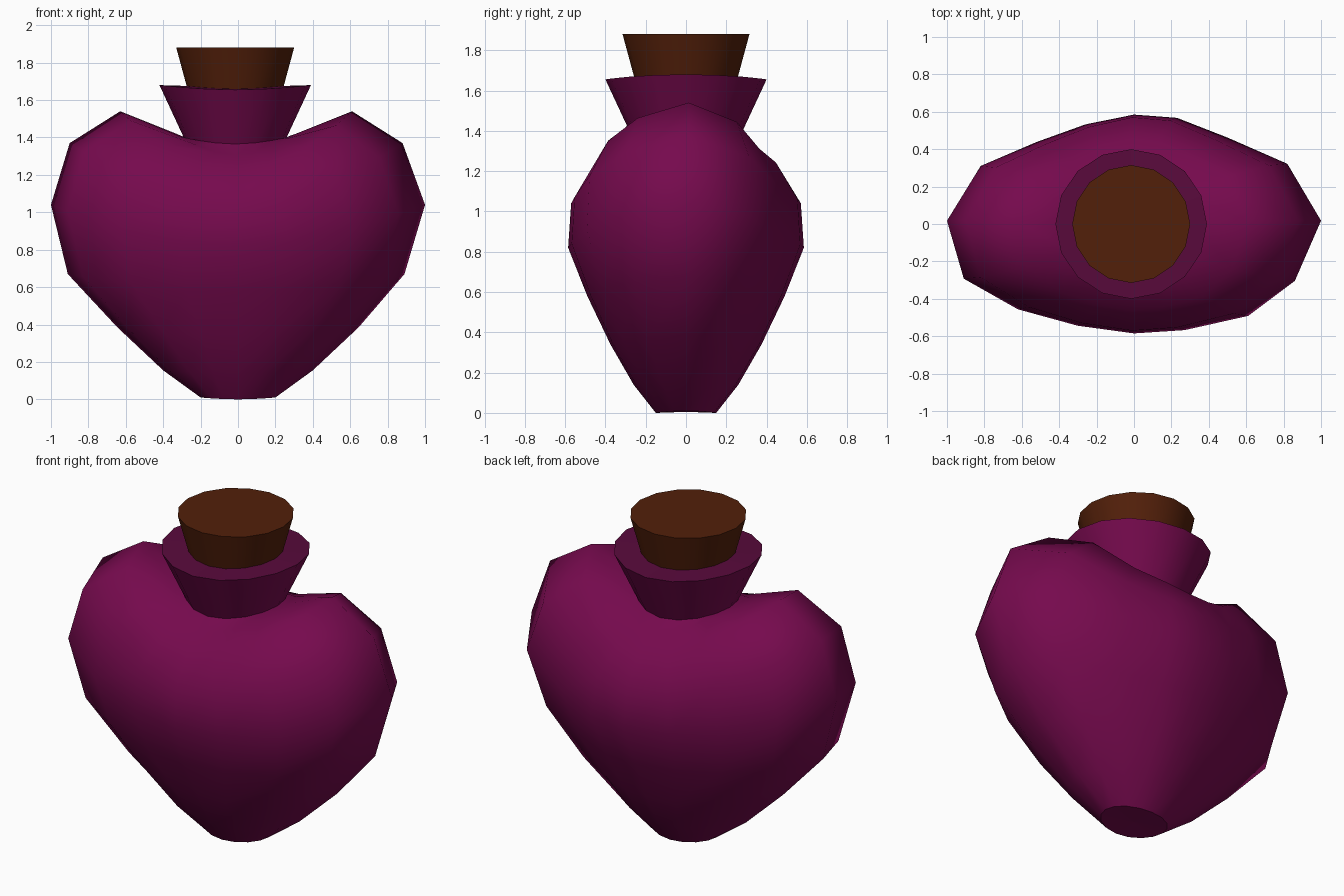
import bpy, bmesh, math

if "Cube" in bpy.data.objects:
    bpy.data.objects.remove(bpy.data.objects["Cube"])

SIDES = 16
# Slightly uneven cross-section of the heart, counter-clockwise from +x
OUTLINE = [(1, .03), (.82, .55), (.5, .79), (.23, .97), (0, 1), (-.26, .91), (-.52, .75), (-.82, .53),
           (-1, .03), (-.91, -.50), (-.62, -.78), (-.3, -.93), (0, -1), (.27, -.97), (.61, -.84), (.86, -.52)]


def material(name, color):
    m = bpy.data.materials.new(name)
    m.diffuse_color = (*color, 1.0)
    m.use_nodes = True
    m.node_tree.nodes["Principled BSDF"].inputs["Base Color"].default_value = m.diffuse_color
    return m


def section(blend):
    """Unit cross-section between an even circle (0) and the heart outline (1)."""
    points = []
    for i, (ox, oy) in enumerate(OUTLINE):
        a = 2 * math.pi * i / SIDES
        points.append((math.cos(a) * (1 - blend) + ox * blend,
                       math.sin(a) * (1 - blend) + oy * blend))
    return points


def loft(name, rings, mats, cap_bottom=True, cap_top=True):
    """Stack rings: (centre x, half x, half y, z at the x ends, z at the y ends, blend)."""
    bm = bmesh.new()
    loops = []
    for cx, rx, ry, zx, zy, blend in rings:
        loops.append([bm.verts.new((cx + rx * u, ry * v, zy + (zx - zy) * abs(u) ** 1.8))
                      for u, v in section(blend)])
    for low, high in zip(loops, loops[1:]):
        for i in range(SIDES):
            j = (i + 1) % SIDES
            bm.faces.new((low[i], low[j], high[j], high[i])).smooth = True
    # flat end caps, fanned around a centre point; the top takes the last material
    for loop, wanted, top in ((loops[0], cap_bottom, False), (loops[-1], cap_top, True)):
        if not wanted:
            continue
        centre = bm.verts.new((sum(v.co.x for v in loop) / SIDES, 0,
                               sum(v.co.z for v in loop) / SIDES))
        for i in range(SIDES):
            a, b = loop[i], loop[(i + 1) % SIDES]
            face = bm.faces.new((a, b, centre) if top else (b, a, centre))
            face.smooth = False
            face.material_index = len(mats) - 1 if top else 0
    mesh = bpy.data.meshes.new(name)
    bm.to_mesh(mesh)
    bm.free()
    for m in mats:
        mesh.materials.append(m)
    obj = bpy.data.objects.new(name, mesh)
    bpy.context.collection.objects.link(obj)
    return obj


glass = material("purple glass", (0.18, 0.003, 0.075))
rim = material("dark purple rim", (0.10, 0.003, 0.045))
cork = material("brown cork", (0.085, 0.014, 0.003))

# Heart-shaped body: rings rise at the x ends to form the two lobes
loft("heart_body", [
    (0.00, 0.20, 0.15, 0.01, 0.00, 0),
    (0.00, 0.40, 0.26, 0.155, 0.14, 0.6),
    (0.00, 0.645, 0.375, 0.385, 0.34, 1),
    (-0.01, 0.90, 0.49, 0.67, 0.58, 1),
    (0.00, 1.00, 0.585, 1.04, 0.82, 1),
    (-0.01, 0.89, 0.57, 1.37, 1.04, 1),
    (-0.01, 0.62, 0.46, 1.54, 1.22, 1),
    (-0.01, 0.32, 0.34, 1.42, 1.305, 0.6),
    (-0.015, 0.275, 0.265, 1.40, 1.365, 0),
], [glass], cap_top=False)

# Flared neck with a slightly bowed, darker rim
loft("neck", [
    (-0.015, 0.275, 0.265, 1.40, 1.365, 0),
    (-0.015, 0.405, 0.40, 1.68, 1.655, 0),
], [glass, rim], cap_bottom=False)

# Tapered stopper
loft("cork_stopper", [
    (-0.015, 0.25, 0.25, 1.64, 1.64, 0),
    (-0.015, 0.315, 0.315, 1.88, 1.88, 0),
], [cork])
